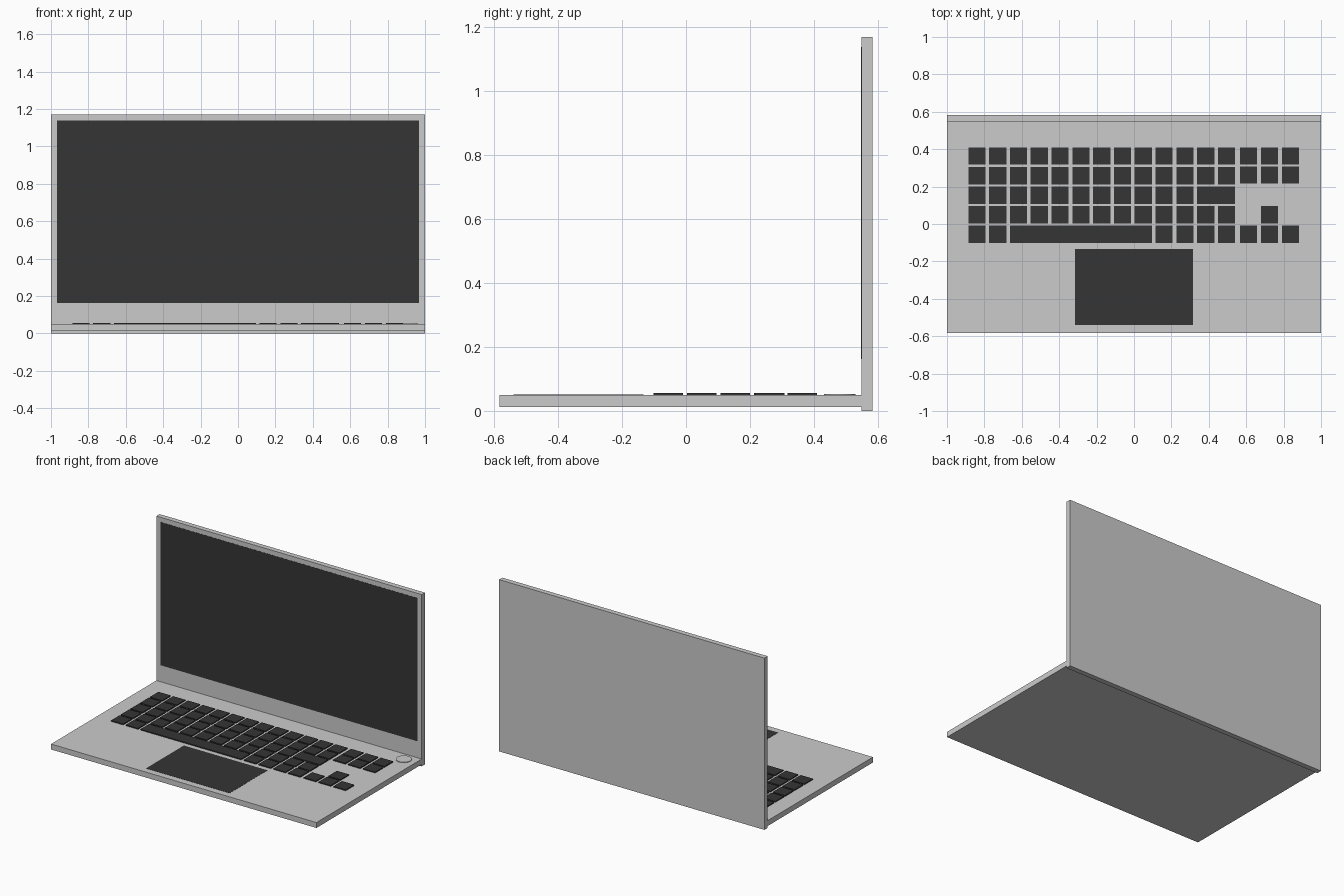
import bpy
from mathutils import Matrix

if "Cube" in bpy.data.objects:
    bpy.data.objects.remove(bpy.data.objects["Cube"])

dark = bpy.data.materials.new("dark_plastic")
dark.diffuse_color = (0.035, 0.035, 0.035, 1)
dark.use_nodes = True
dark.node_tree.nodes["Principled BSDF"].inputs["Base Color"].default_value = dark.diffuse_color


def box(name, x, y, z, mat=None):
    """Box from (min, max) ranges on each axis."""
    bpy.ops.mesh.primitive_cube_add(size=1)
    ob = bpy.context.object
    ob.name = name
    ob.data.transform(Matrix.Diagonal((x[1] - x[0], y[1] - y[0], z[1] - z[0], 1)))
    ob.location = [(r[0] + r[1]) / 2 for r in (x, y, z)]
    if mat:
        ob.data.materials.append(mat)
    return ob


TOP = 0.05      # deck height
KEY = 0.092     # key width
PITCH = 0.1112  # column spacing


def key(name, x0, row, width=KEY):
    y = 0.363 - 0.1045 * row
    box(name, (x0, x0 + width), (y - KEY / 2, y + KEY / 2), (TOP, TOP + 0.007), dark)


def col(i):
    return -0.886 + PITCH * i


# Base and lid
box("base", (-1, 1), (-0.584, 0.55), (0.013, TOP))
box("lid", (-1, 1), (0.549, 0.584), (0, 1.17))

# Screen and trackpad
box("screen", (-0.968, 0.968), (0.548, 0.552), (0.163, 1.138), dark)
box("trackpad", (-0.315, 0.315), (-0.54, -0.133), (0.046, TOP + 0.001), dark)

# Main key block
rows = {0: range(13), 1: range(13), 2: range(11), 3: range(13), 4: (0, 1, 9, 10, 11, 12)}
for r, cols in rows.items():
    for c in cols:
        key(f"key_{r}_{c}", col(c), r)
key("enter_key", col(11), 2, PITCH + KEY)
key("space_bar", col(2), 4, 6 * PITCH + KEY)

# Side keys and arrow keys
for i in range(3):
    x0 = 0.566 + 0.1122 * i
    key(f"side_key_0_{i}", x0, 0)
    key(f"side_key_1_{i}", x0, 0.97)
    key(f"arrow_key_{i}", x0, 4)
key("arrow_key_up", 0.566 + 0.1122, 3)

# Round power button
bpy.ops.mesh.primitive_cylinder_add(vertices=32, radius=0.049, depth=0.008,
                                    location=(0.913, 0.481, TOP))
bpy.context.object.name = "power_button"
bpy.ops.object.shade_smooth_by_angle()
